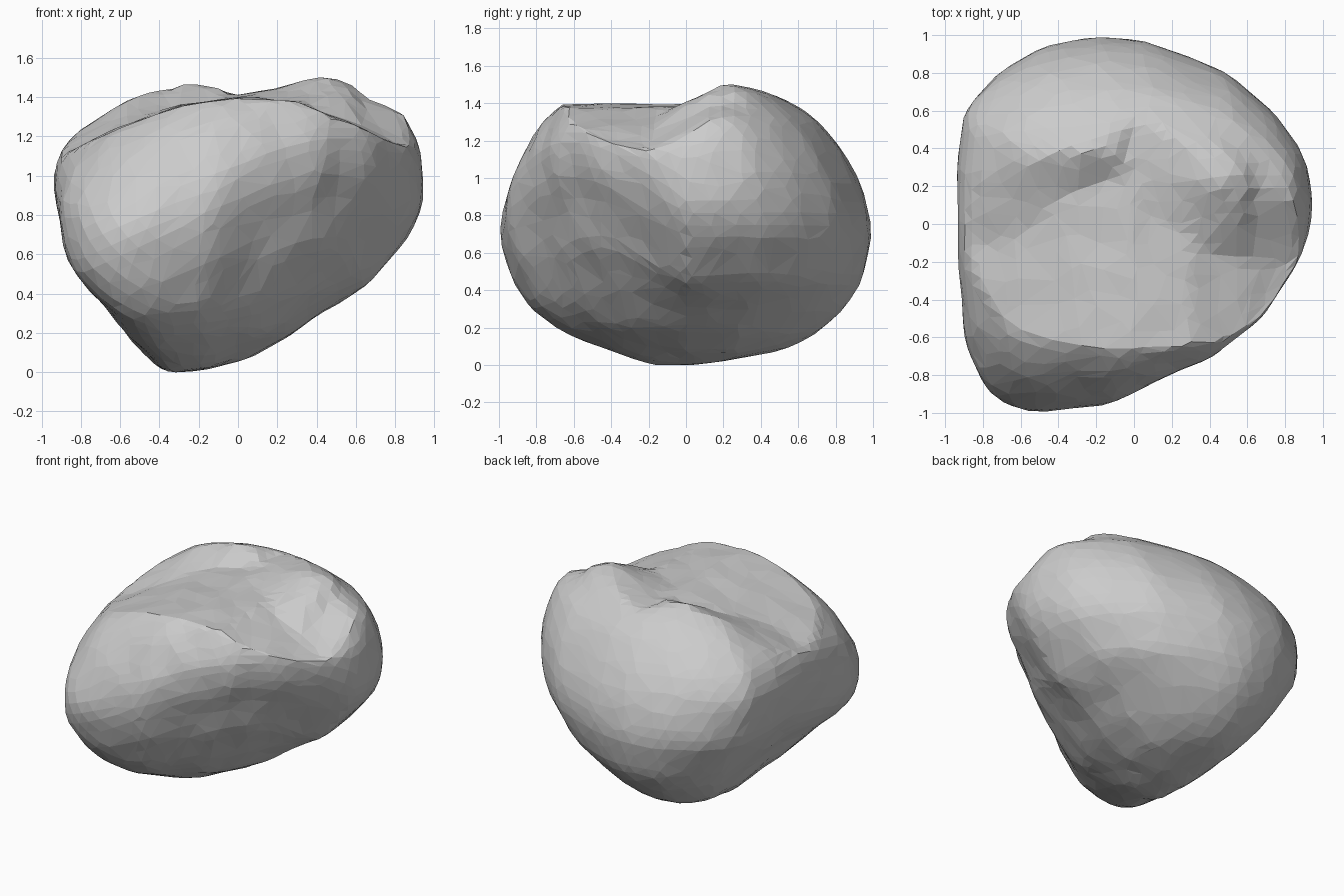
import bpy, bmesh
from mathutils import Vector, noise
from mathutils.bvhtree import BVHTree

if "Cube" in bpy.data.objects:
    bpy.data.objects.remove(bpy.data.objects["Cube"])

# Plan outline of the boulder at its widest
PLAN = [(-.95, .27), (-.91, .63), (-.75, .81), (-.5, .95), (-.2, 1), (.05, .98), (.3, .9),
        (.52, .81), (.75, .62), (.9, .4), (.95, .15), (.92, -.1), (.82, -.3), (.72, -.48),
        (.48, -.68), (0, -.9), (-.13, -.96), (-.5, -1), (-.68, -.98), (-.81, -.9),
        (-.9, -.68), (-.93, -.4), (-.94, 0)]

# Height, then left, right, front and back limits at that height
LEVELS = [(0, -.38, -.32, -.18, -.11), (.02, -.4, -.12, -.25, .2), (.08, -.46, .07, -.42, .52),
          (.17, -.54, .24, -.66, .7), (.3, -.64, .43, -.84, .85), (.46, -.75, .68, -.93, .95),
          (.7, -.9, .88, -1, 1), (.85, -.93, .94, -.99, .98), (1, -.95, .95, -.92, .93),
          (1.15, -.9, .93, -.82, .84), (1.31, -.74, .87, -.66, .71),
          (1.4, -.57, .68, -.45, .58), (1.47, -.32, .6, .1, .44), (1.51, .38, .48, .16, .24)]

# Top heights along x: worn front shelf and the higher back ridge, plus the step line in plan
SHELF = [(-.95, 1.05), (-.9, 1.1), (-.6, 1.25), (-.3, 1.36), (0, 1.4), (.3, 1.38), (.6, 1.26), (.88, 1.13), (.95, 1.05)]
RIDGE = [(-.95, 1.1), (-.88, 1.19), (-.55, 1.4), (-.28, 1.48), (-.1, 1.45), (-.03, 1.41), (.2, 1.45),
         (.45, 1.52), (.57, 1.48), (.63, 1.41), (.85, 1.32), (.95, 1.1)]
STEP = [(-.95, .2), (-.35, .4), (-.1, .36), (.05, .27), (.3, .24), (.6, .17), (.95, .15)]


def sample(table, x):
    for (a, p), (b, q) in zip(table, table[1:]):
        if x <= b:
            return p + (q - p) * max(0, (x - a) / (b - a))
    return table[-1][1]


def clamp(x):
    return min(1, max(0, x))


# Guide form lofted from the levels
guide = bmesh.new()
rings = []
for z, xl, xr, yf, yb in LEVELS:
    rings.append([guide.verts.new((xl + (x + .95) / 1.9 * (xr - xl), yf + (y + 1) / 2 * (yb - yf), z))
                  for x, y in PLAN])
n = len(PLAN)
for low, high in zip(rings, rings[1:]):
    for i in range(n):
        j = (i + 1) % n
        guide.faces.new((low[j], low[i], high[i], high[j]))
guide.faces.new(rings[0])
guide.faces.new(rings[-1][::-1])
bmesh.ops.triangulate(guide, faces=guide.faces[:])
tree = BVHTree.FromBMesh(guide)
guide.free()

# Even triangles wrapped onto the guide
rock = bmesh.new()
bmesh.ops.create_icosphere(rock, subdivisions=5, radius=1)
centre = Vector((-.05, 0, .75))
for v in rock.verts:
    d = v.co.normalized()
    hit = tree.ray_cast(centre + d * 4, -d)[0]
    v.co = hit if hit else centre + d * .7
for _ in range(2):
    bmesh.ops.smooth_vert(rock, verts=rock.verts[:], factor=.4,
                          use_axis_x=True, use_axis_y=True, use_axis_z=True)

# Tilt the front so its left corner hangs low, wear down the shelf, roughen
for v in rock.verts:
    p = v.co.copy()
    p.z += .45 * (p.x + .42) * clamp(-p.y / .8) * clamp(p.z / .5)
    width = .12 + .25 * clamp(abs(p.x + .1) / .5)
    t = clamp((p.y - sample(STEP, p.x) + width) / width)
    shelf, ridge = sample(SHELF, p.x), sample(RIDGE, p.x)
    p.z = min(p.z, shelf + (ridge - shelf) * t)
    rough = .014 if p.y < .3 else .005
    v.co = p + (p - centre).normalized() * (noise.noise(p * 5) * rough)
low = min(v.co.z for v in rock.verts)
for v in rock.verts:
    v.co.z -= low
bmesh.ops.recalc_face_normals(rock, faces=rock.faces[:])
mesh = bpy.data.meshes.new("boulder")
rock.to_mesh(mesh)
rock.free()
boulder = bpy.data.objects.new("boulder", mesh)
bpy.context.collection.objects.link(boulder)

# Irregular low-poly facets
facets = boulder.modifiers.new("facets", 'DECIMATE')
facets.ratio = .4
